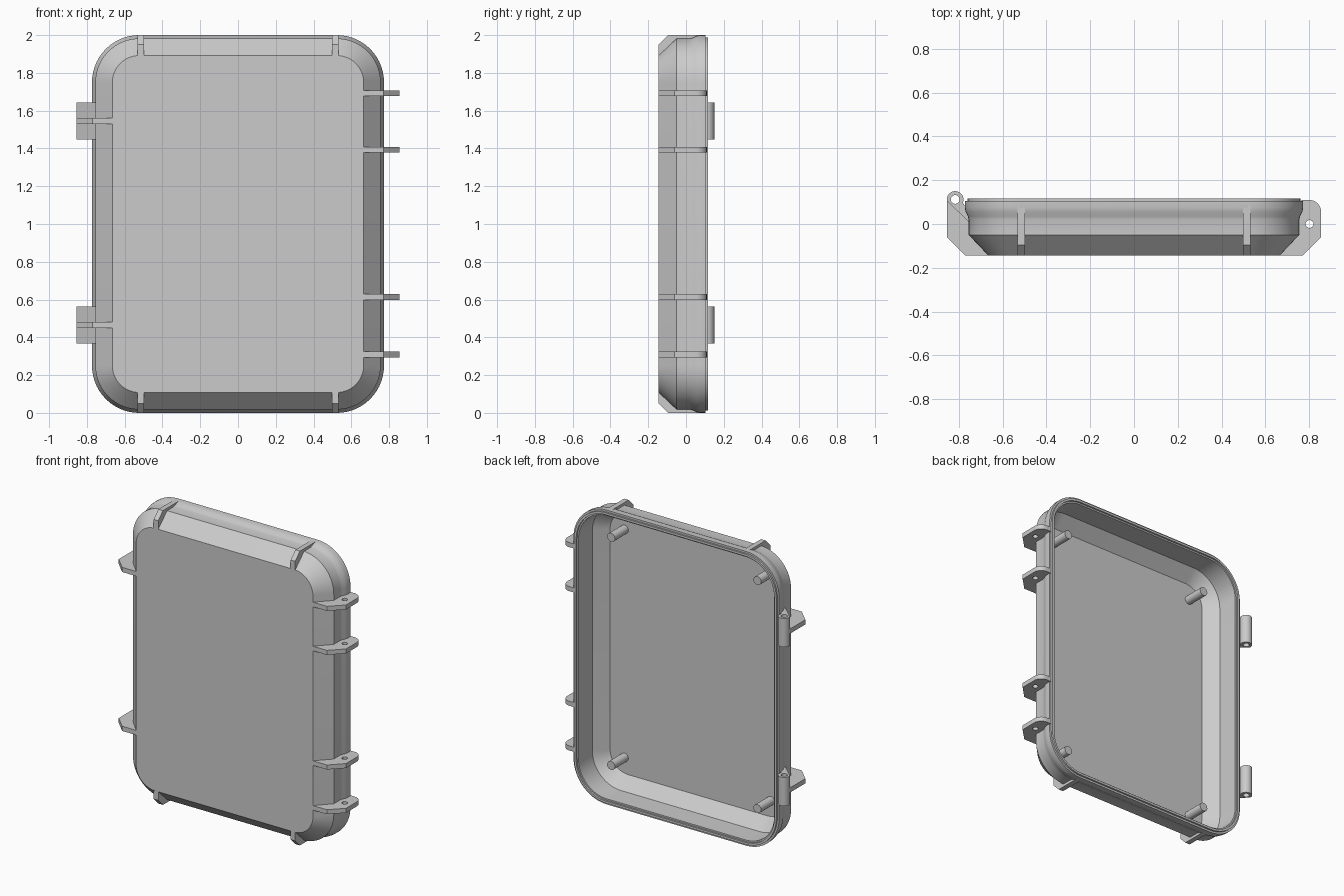
import bpy
import bmesh
import math

cube = bpy.data.objects.get("Cube")
if cube:
    bpy.data.objects.remove(cube, do_unlink=True)

grey = bpy.data.materials.new("light_grey_plastic")
grey.use_nodes = True
colour = (0.6, 0.6, 0.6, 1)
grey.diffuse_color = colour
grey.node_tree.nodes["Principled BSDF"].inputs["Base Color"].default_value = colour

FRONT = -0.145
CORE_X, CORE_Z = 0.523, 0.75   # centres of the corner arcs


def select_only(obj):
    bpy.ops.object.select_all(action='DESELECT')
    obj.select_set(True)
    bpy.context.view_layer.objects.active = obj


def smooth(obj):
    select_only(obj)
    bpy.ops.object.shade_smooth_by_angle(angle=math.radians(30))


def arc(cx, cy, r, start, end, steps):
    angles = [math.radians(start + (end - start) * i / steps) for i in range(steps + 1)]
    return [(cx + r * math.cos(a), cy + r * math.sin(a)) for a in angles]


def rounded_ring(bm, r, y):
    """Rounded rectangle at depth y, with corner radius r around the core."""
    ring = []
    for sx, sz, start in ((1, 1, 0), (-1, 1, 90), (-1, -1, 180), (1, -1, 270)):
        for x, z in arc(sx * CORE_X, sz * CORE_Z, r, start, start + 90, 14):
            ring.append(bm.verts.new((x, y, z + 1)))
    return ring


def plate(name, outline, thickness, location, tilt=0, hole=None):
    """Flat outline, optionally with a round hole, thickened both ways."""
    curve = bpy.data.curves.new(name, 'CURVE')
    curve.dimensions = '2D'
    curve.fill_mode = 'BOTH'
    curve.extrude = thickness / 2
    loops = [outline]
    if hole:
        loops.append(arc(*hole, 0, 345, 23))
    for loop in loops:
        spline = curve.splines.new('POLY')
        spline.points.add(len(loop) - 1)
        for point, (x, y) in zip(spline.points, loop):
            point.co = (x, y, 0, 1)
        spline.use_cyclic_u = True
    curve.materials.append(grey)
    obj = bpy.data.objects.new(name, curve)
    bpy.context.collection.objects.link(obj)
    obj.location = location
    obj.rotation_euler.y = math.radians(tilt)
    select_only(obj)
    bpy.ops.object.convert(target='MESH')
    smooth(bpy.context.view_layer.objects.active)


# Open tray: outer wall, flared rim, sealing tongue, then inner wall and floor
profile = [
    (0.142, FRONT), (0.232, -0.05), (0.232, 0.02), (0.236, 0.035),
    (0.246, 0.055), (0.250, 0.075), (0.250, 0.104), (0.237, 0.104),
    (0.237, 0.116), (0.222, 0.116), (0.222, 0.104), (0.212, 0.104),
    (0.212, -0.045), (0.135, -0.125),
]
bm = bmesh.new()
rings = [rounded_ring(bm, r, y) for r, y in profile]
for a, b in zip(rings, rings[1:]):
    for i in range(len(a)):
        j = (i + 1) % len(a)
        bm.faces.new((a[i], a[j], b[j], b[i]))
bm.faces.new(rings[0])
bm.faces.new(rings[-1])
bmesh.ops.recalc_face_normals(bm, faces=bm.faces)
mesh = bpy.data.meshes.new("case_shell")
bm.to_mesh(mesh)
bm.free()
mesh.materials.append(grey)
shell = bpy.data.objects.new("case_shell", mesh)
bpy.context.collection.objects.link(shell)
smooth(shell)

# Mounting posts inside the tray
for sx in (-1, 1):
    for sz in (-1, 1):
        bpy.ops.mesh.primitive_cylinder_add(
            vertices=28, radius=0.029, depth=0.15,
            location=(sx * 0.55, -0.055, 1 + sz * 0.775),
            rotation=(math.pi / 2, 0, 0))
        post = bpy.context.object
        post.name = "inner_post"
        post.data.materials.append(grey)
        smooth(post)

# Feet ribs on the top and bottom edges
foot = [(0.892, FRONT), (0.95, FRONT), (1.0, -0.095), (1.0, 0.09),
        (0.975, 0.02), (0.975, -0.05)]
for x in (-0.515, 0.515):
    plate("top_rib", foot, 0.034, (x, 0, 1), tilt=-90)
    plate("bottom_rib", foot, 0.034, (x, 0, 1), tilt=90)

# Latch ears with pin holes
ear = [(0.665, FRONT), (0.77, FRONT), (0.855, -0.06)]
ear += arc(0.8, 0.055, 0.055, 0, 90, 10)
ear += [(0.766, 0.11), (0.766, 0.065), (0.75, 0.02), (0.75, -0.05)]
for dz in (-0.69, -0.386, 0.393, 0.692):
    plate("latch_ear", ear, 0.031, (0, 0, 1 + dz), hole=(0.802, 0, 0.018))

# Hinge barrels with their webs, each braced by a rib
barrel = arc(-0.817, 0.112, 0.038, 190, -25, 24)
barrel += [(-0.765, 0.075), (-0.75, 0.02), (-0.75, 0.005)]
brace = [(-0.665, FRONT), (-0.77, FRONT), (-0.855, -0.06), (-0.855, 0.106),
         (-0.75, 0.005), (-0.75, -0.05)]
for z in (0.465, 1.545):
    plate("hinge_barrel", barrel, 0.195, (0, 0, z), hole=(-0.817, 0.112, 0.02))
    plate("hinge_brace", brace, 0.032, (0, 0, z))
